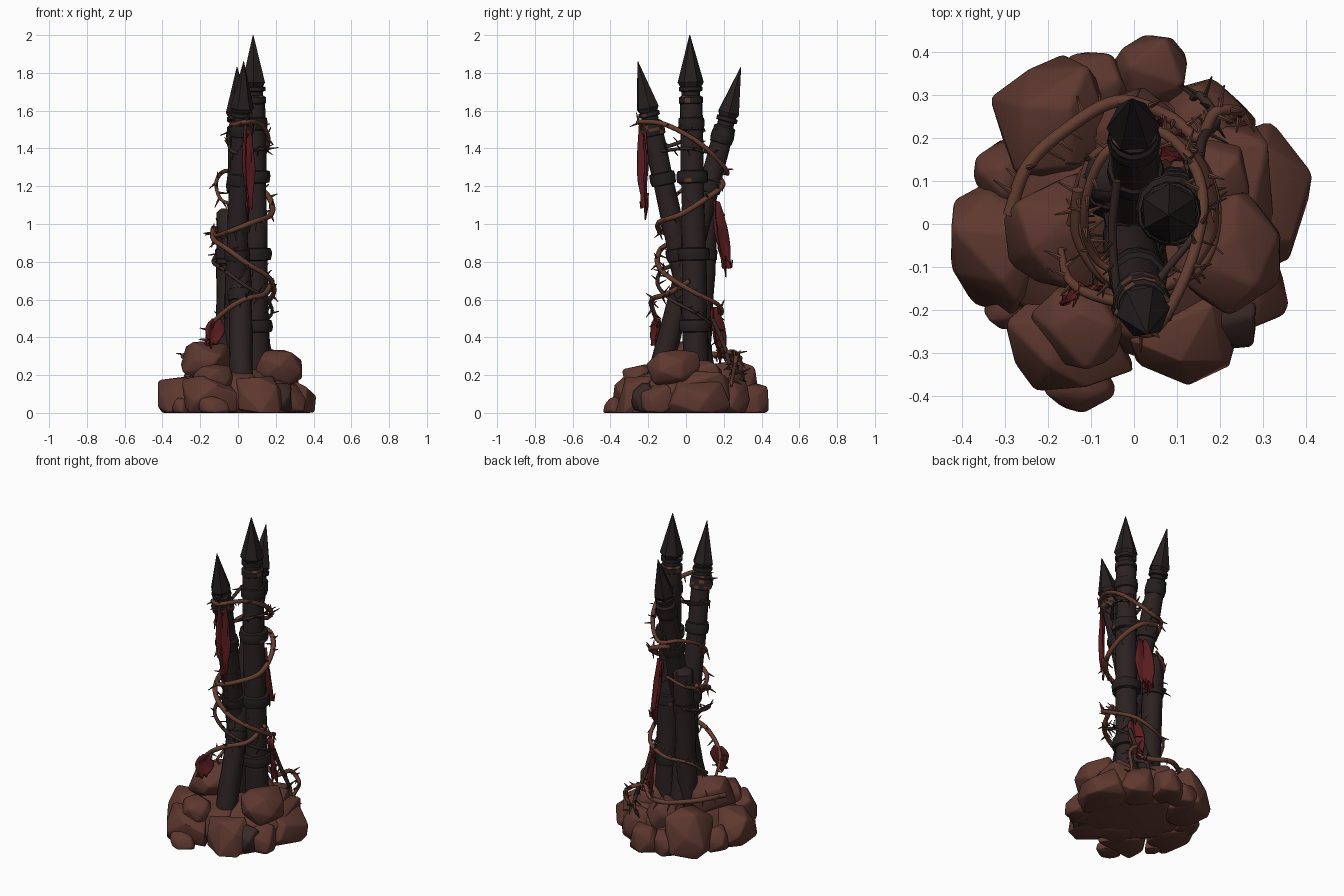
import bpy, bmesh, math, random
from mathutils import Vector, Matrix

if "Cube" in bpy.data.objects:
    bpy.data.objects.remove(bpy.data.objects["Cube"])

random.seed(11)


def material(name, rgb):
    m = bpy.data.materials.new(name)
    m.diffuse_color = (*rgb, 1)
    m.use_nodes = True
    m.node_tree.nodes["Principled BSDF"].inputs["Base Color"].default_value = m.diffuse_color
    return m


STONE = material("brown stone", (0.112, 0.040, 0.029))
WOOD = material("charred wood", (0.025, 0.0155, 0.0155))
IRON = material("black iron", (0.019, 0.0135, 0.014))
BRAMBLE = material("brown bramble", (0.12, 0.045, 0.029))
DARKVINE = material("dark bramble", (0.040, 0.022, 0.018))
CLOTH = material("torn red cloth", (0.10, 0.012, 0.014))
RUST = material("rust", (0.10, 0.038, 0.024))


def finish(bm, name, mats, angle=35):
    bmesh.ops.recalc_face_normals(bm, faces=bm.faces)
    me = bpy.data.meshes.new(name)
    bm.to_mesh(me)
    bm.free()
    for m in mats:
        me.materials.append(m)
    me.polygons.foreach_set("use_smooth", [True] * len(me.polygons))
    me.set_sharp_from_angle(angle=math.radians(angle))
    ob = bpy.data.objects.new(name, me)
    bpy.context.collection.objects.link(ob)
    return ob


def skin(bm, rings):
    # join equal rings of verts into a closed tube
    n = len(rings[0])
    for a, b in zip(rings, rings[1:]):
        for i in range(n):
            bm.faces.new((a[i], a[(i + 1) % n], b[(i + 1) % n], b[i]))
    bm.faces.new(rings[0][::-1])
    bm.faces.new(rings[-1])


def lathe(name, base, axis, profile, sides, mats, wobble=0, angle=35, rust=0):
    # profile = (distance along axis, radius)
    bm = bmesh.new()
    q = axis.to_track_quat('Z', 'Y')
    rings = []
    for d, r in profile:
        ring = []
        for i in range(sides):
            t = 2 * math.pi * i / sides
            rr = r * (1 + random.uniform(-wobble, wobble))
            ring.append(bm.verts.new(base + q @ Vector((rr * math.cos(t), rr * math.sin(t), d))))
        rings.append(ring)
    skin(bm, rings)
    for f in bm.faces:
        if random.random() < rust:
            f.material_index = 1
    return finish(bm, name, mats, angle)


def pole(name, bottom, tip, r, bands):
    b, t = Vector(bottom), Vector(tip)
    axis = (t - b).normalized()
    L = (t - b).length
    top = L - 0.34
    lathe(name + "_shaft", b, axis,
          [(top * i / 14, r * (1.04 - 0.14 * i / 14)) for i in range(15)], 14, [WOOD], 0.05, 50)
    # collars under the spear head
    lathe(name + "_collar", b, axis,
          [(top - .03, r * .8), (top - .02, r * .98), (top + .01, r * .98), (top + .02, r * .75),
           (top + .04, r * .75), (top + .045, r * .95), (top + .065, r * .95), (top + .07, r * .6)],
          14, [IRON, RUST], 0, 35, 0.06)
    lathe(name + "_spear_head", b, axis,
          [(L - .29, r * .7), (L - .25, r * 1.05), (L, .002)], 6, [IRON], 0, 20)
    for k, (z, br, rust) in enumerate(bands):
        d = (z - b.z) / axis.z
        lathe(f"{name}_band_{k}", b, axis,
              [(d - .035, r * .9), (d - .03, br), (d - .008, br * 1.04), (d + .008, br * 1.04),
               (d + .03, br), (d + .035, r * .9)], 14, [IRON, RUST], 0.03, 40, rust)


# three leaning spears and one snapped stake
pole("middle_spear", (.10, .055, .1), (.08, .02, 2.0), .066,
     [(.46, .083, .03), (.84, .083, .08), (1.25, .081, .08), (1.53, .068, 0)])
pole("front_spear", (-.03, .12, .1), (.03, -.255, 1.86), .06,
     [(.84, .066, 0), (1.24, .066, 0), (1.50, .064, .3)])
pole("rear_spear", (.02, -.17, .1), (-.005, .29, 1.83), .06,
     [(.62, .064, 0), (1.2, .064, 0), (1.46, .06, 0)])
sb = Vector((-.06, .06, .1))
sa = Vector((-.055, .11, 1.06)) - sb
lathe("snapped_stake", sb, sa.normalized(),
      [(sa.length * i / 9, .06) for i in range(10)] + [(sa.length + .02, .035)], 12, [WOOD], .06, 50)
lathe("snapped_stake_band", sb, sa.normalized(),
      [(.71, .05), (.715, .066), (.765, .066), (.77, .05)], 12, [IRON], .03)


def rock(name, c, h, mat=STONE, n=19):
    bm = bmesh.new()
    pts = []
    for i in range(n):
        z = 1 - 2 * (i + .5) / n
        t = i * 2.39996 + random.uniform(-.4, .4)
        s = math.sqrt(1 - z * z)
        v = Vector((s * math.cos(t), s * math.sin(t), z))
        # push the sphere toward a block for a chunky look
        v = v.lerp(v / max(abs(k) for k in v), .6)
        pts.append(v * random.uniform(.88, 1.08))
    turn = Matrix.Rotation(random.uniform(0, 3), 3, 'Z')
    pts = [turn @ p for p in pts]
    lo = [min(p[k] for p in pts) for k in range(3)]
    hi = [max(p[k] for p in pts) for k in range(3)]
    for p in pts:
        q = [c[k] + h[k] * (2 * (p[k] - lo[k]) / (hi[k] - lo[k]) - 1) for k in range(3)]
        q[2] = max(q[2], 0)
        bm.verts.new(q)
    res = bmesh.ops.convex_hull(bm, input=bm.verts)
    junk = {v for v in res["geom_interior"] + res["geom_unused"] if isinstance(v, bmesh.types.BMVert)}
    bmesh.ops.delete(bm, geom=list(junk), context='VERTS')
    bmesh.ops.dissolve_limit(bm, angle_limit=math.radians(12), verts=bm.verts, edges=bm.edges)
    bmesh.ops.bevel(bm, geom=list(bm.edges), offset=.009, segments=2, affect='EDGES',
                    profile=.5, clamp_overlap=True)
    finish(bm, name, [mat], 40)


# boulder mound: (centre), (half size); ground rocks reach below z = 0 and are cut flat there
ROCKS = [((.285, .06, .05), (.13, .18, .14)), ((.215, -.07, .235), (.125, .145, .10)),
         ((.12, -.255, .05), (.13, .12, .145)), ((-.15, -.265, .06), (.15, .125, .14)),
         ((-.125, -.375, .02), (.085, .065, .07)), ((-.305, -.05, .06), (.12, .165, .14)),
         ((-.165, -.02, .275), (.14, .14, .105)), ((-.19, .25, .08), (.145, .145, .2)),
         ((.03, .345, .04), (.095, .095, .12)), ((.17, .23, .05), (.12, .11, .14)),
         ((.26, -.16, .05), (.10, .10, .11)), ((-.30, -.19, .02), (.05, .055, .06)),
         ((-.30, .11, .04), (.075, .09, .10)), ((-.09, .32, .04), (.09, .08, .1)),
         ((-.02, -.19, .08), (.13, .12, .14)), ((.17, .1, .2), (.1, .1, .08)),
         ((0, .2, .17), (.12, .12, .10)), ((-.13, -.24, .18), (.11, .10, .08))]
for i, (c, h) in enumerate(ROCKS):
    rock(f"boulder_{i + 1}", c, h)
rock("mound_core", (0, 0, .07), (.33, .33, .16), STONE, 40)
rock("dark_rubble", (.22, -.22, .07), (.07, .07, .09), DARKVINE, 20)


def smooth_path(pts, steps=7):
    p = [Vector(q) for q in pts]
    p = [2 * p[0] - p[1]] + p + [2 * p[-1] - p[-2]]
    out = []
    for a, b, c, e in zip(p, p[1:], p[2:], p[3:]):
        for s in range(steps):
            t = s / steps
            out.append(.5 * (2 * b + (c - a) * t + (2 * a - 5 * b + 4 * c - e) * t * t
                             + (3 * b - a - 3 * c + e) * t ** 3))
    return out + [p[-2]]


def bramble(name, pts, r, mat, every=2):
    bm = bmesh.new()
    path = smooth_path(pts)
    rings, n = [], len(path)
    thorns = []
    for i, p in enumerate(path):
        tan = (path[min(i + 1, n - 1)] - path[max(i - 1, 0)]).normalized()
        q = tan.to_track_quat('Z', 'Y')
        rr = r * (1 - .5 * (i / n) ** 3)
        side = lambda t: q @ Vector((math.cos(t), math.sin(t), 0))
        rings.append([bm.verts.new(p + side(k * math.pi / 4) * rr) for k in range(8)])
        if i % every == 1:
            thorns.append((p, (side(random.uniform(0, 6.28)) + tan * .3).normalized()))
    skin(bm, rings)
    for p, out in thorns:
        ln = random.uniform(.04, .062)
        m = Matrix.Translation(p + out * ln / 2) @ out.to_track_quat('Z', 'Y').to_matrix().to_4x4()
        bmesh.ops.create_cone(bm, cap_ends=True, segments=6, radius1=r * .55, radius2=.002,
                              depth=ln, matrix=m)
    finish(bm, name, [mat], 50)


# thorny vines winding round the spears
bramble("upper_bramble", [(-.04, -.2, 1.52), (.04, -.25, 1.54), (.12, -.12, 1.53), (.16, .04, 1.45),
                          (.13, .15, 1.36), (.04, .22, 1.27), (-.07, .16, 1.28), (-.115, .03, 1.22),
                          (-.09, -.08, 1.13), (0, -.13, 1.1)], .013, BRAMBLE)
bramble("middle_bramble", [(-.02, .18, 1.24), (.1, .19, 1.2), (.17, .1, 1.13), (.175, -.03, 1.05),
                           (.08, -.14, 1.01), (-.05, -.13, .96), (-.12, 0, .94), (-.1, .15, .99),
                           (0, .2, 1.05)], .015, BRAMBLE)
bramble("lower_bramble", [(-.13, .08, .98), (-.13, -.03, .92), (-.06, -.13, .87), (.05, -.15, .79),
                          (.16, -.09, .72), (.19, .04, .64), (.14, .16, .58), (.02, .19, .53),
                          (-.11, .13, .5), (-.15, 0, .4)], .014, BRAMBLE)
bramble("left_bramble", [(.18, .02, .7), (.14, -.1, .63), (.03, -.18, .6), (-.08, -.17, .53),
                         (-.15, -.13, .45), (-.17, -.06, .36)], .014, BRAMBLE)
bramble("crown_bramble", [(-.04, .1, 1.5), (-.05, -.04, 1.43), (-.02, -.2, 1.38), (.08, -.1, 1.39),
                          (.16, .02, 1.40), (.12, .14, 1.37)], .010, DARKVINE)
bramble("inner_bramble", [(-.1, .16, .85), (-.13, .02, .8), (-.08, -.12, .76), (.03, -.15, .68),
                          (.15, -.08, .6), (.18, .05, .53), (.12, .15, .46)], .011, DARKVINE)
bramble("base_bramble", [(-.29, .02, .3), (-.25, .13, .31), (-.17, .21, .3), (-.04, .285, .29),
                         (.08, .25, .28), (.15, .2, .31), (.19, .26, .32), (.25, .26, .26),
                         (.22, .24, .16), (.27, .22, .04)], .015, BRAMBLE)
bramble("base_side_bramble", [(.15, .14, .5), (.16, .2, .36), (.19, .24, .24), (.15, .3, .2),
                              (.12, .26, .1)], .012, DARKVINE)


def rag(name, top, bottom, width, yaw):
    # creased strip with a torn lower edge
    bm = bmesh.new()
    a, b = Vector(top), Vector(bottom)
    across = Vector((math.cos(yaw), math.sin(yaw), 0))
    out = Vector((-across.y, across.x, 0))
    rows, cols, grid = 9, 7, []
    for i in range(rows):
        t = i / (rows - 1)
        w = width * (.4 + .9 * math.sin(math.pi * min(t * 1.1 + .06, .88)))
        row = []
        for j in range(cols):
            s = j / (cols - 1) - .5
            p = a.lerp(b, t) + across * (s * w + random.uniform(-.005, .005))
            p += out * ((.5 - abs(s) * 2) * width * .3 + .006 * math.sin(j * 2.4 + t * 5))
            if i == rows - 1:
                p.z += random.uniform(0, .3) * (a.z - b.z) * (j != 3)
            row.append(bm.verts.new(p))
        grid.append(row)
    for r0, r1 in zip(grid, grid[1:]):
        for j in range(cols - 1):
            bm.faces.new((r0[j], r0[j + 1], r1[j + 1], r1[j]))
    ob = finish(bm, name, [CLOTH], 60)
    mod = ob.modifiers.new("thickness", 'SOLIDIFY')
    mod.thickness = .008


rag("front_cloth", (.045, -.225, 1.55), (.055, -.215, 1.02), .066, .75)
rag("rear_cloth", (.07, .16, 1.12), (.08, .215, .72), .08, 2.5)
rag("low_rear_cloth", (.13, .15, .56), (.125, .19, .26), .07, 2.4)
rag("left_cloth", (-.12, -.15, .5), (-.14, -.16, .34), .085, .4)
